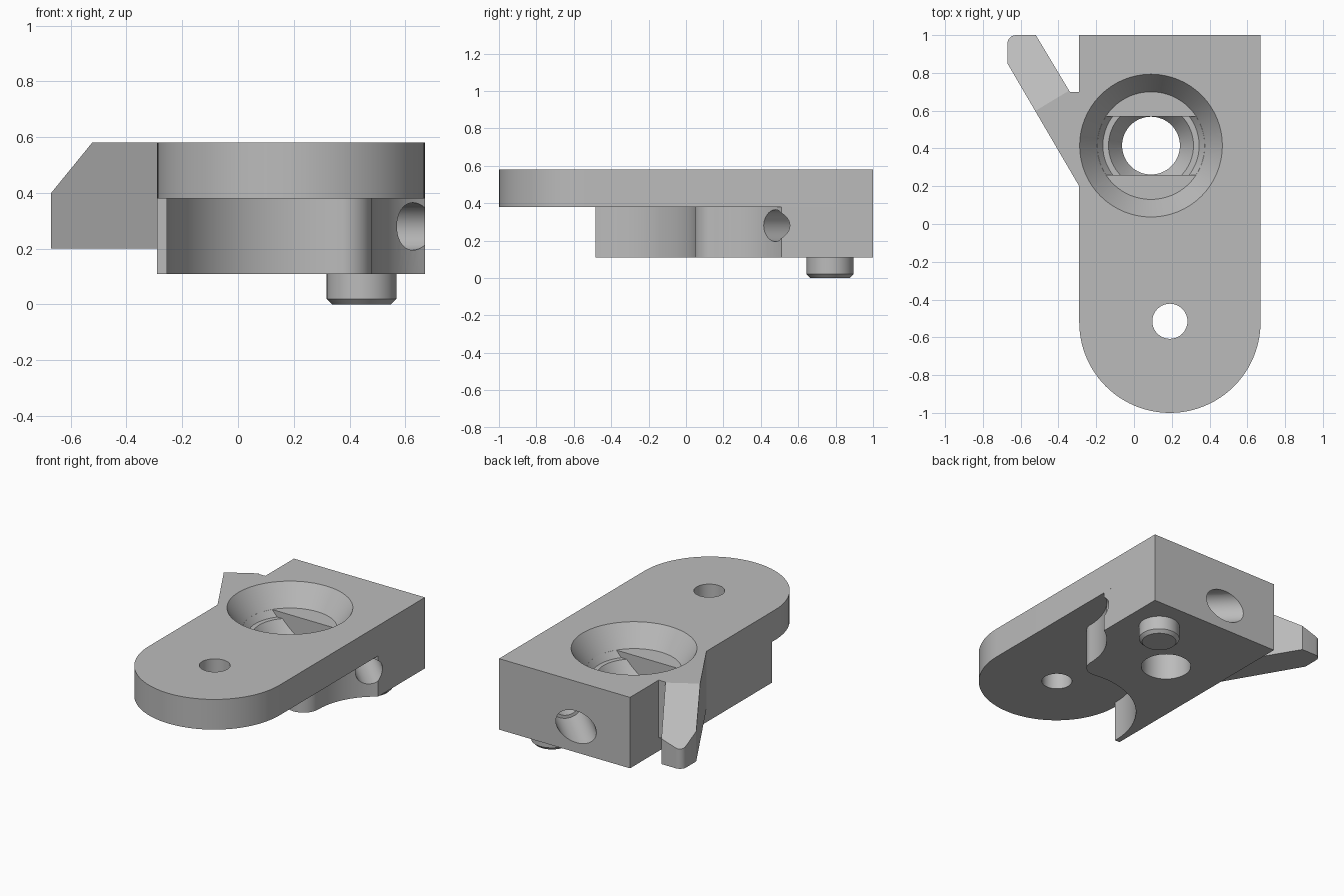
import bpy, bmesh
from math import cos, sin, radians, pi
from mathutils import Vector, Matrix

cube = bpy.data.objects.get("Cube")
if cube:
    bpy.data.objects.remove(cube)

grey = bpy.data.materials.new("plain grey")
grey.use_nodes = True
grey.diffuse_color = (0.5, 0.5, 0.5, 1)
grey.node_tree.nodes["Principled BSDF"].inputs["Base Color"].default_value = (0.5, 0.5, 0.5, 1)


def finish(name, bm):
    bmesh.ops.recalc_face_normals(bm, faces=bm.faces)
    mesh = bpy.data.meshes.new(name)
    bm.to_mesh(mesh)
    bm.free()
    mesh.materials.append(grey)
    obj = bpy.data.objects.new(name, mesh)
    bpy.context.collection.objects.link(obj)
    return obj


def arc(cx, cy, r, a0, a1, n):
    angles = [radians(a0 + (a1 - a0) * i / n) for i in range(n + 1)]
    return [(cx + r * cos(a), cy + r * sin(a)) for a in angles]


def prism(outline, z0, z1):
    bm = bmesh.new()
    face = bm.faces.new([bm.verts.new((x, y, z0)) for x, y in outline])
    new = bmesh.ops.extrude_face_region(bm, geom=[face])["geom"]
    verts = [v for v in new if isinstance(v, bmesh.types.BMVert)]
    bmesh.ops.translate(bm, verts=verts, vec=(0, 0, z1 - z0))
    return bm


def lathe(profile, place, n=64):
    """Closed turned solid from (radius, height) pairs."""
    bm = bmesh.new()
    rings = [[bm.verts.new((r * cos(2 * pi * i / n), r * sin(2 * pi * i / n), z))
              for i in range(n)] for r, z in profile]
    for low, high in zip(rings, rings[1:]):
        for i in range(n):
            j = (i + 1) % n
            bm.faces.new((low[i], low[j], high[j], high[i]))
    bm.faces.new(rings[0])
    bm.faces.new(rings[-1])
    bmesh.ops.transform(bm, matrix=place, verts=bm.verts)
    return bm


def combine(target, tool, operation):
    mod = target.modifiers.new("combine", 'BOOLEAN')
    mod.solver = 'EXACT'
    mod.operation = operation
    mod.object = tool
    bpy.context.view_layer.update()
    graph = bpy.context.evaluated_depsgraph_get()
    mesh = bpy.data.meshes.new_from_object(target.evaluated_get(graph))
    target.modifiers.clear()
    target.data = mesh
    bpy.data.objects.remove(tool)


LEFT, RIGHT, TOP, BOTTOM = -0.29, 0.67, 0.58, 0.11

# Mounting plate with rounded front
body = finish("bracket_body", prism(
    [(RIGHT, 1), (LEFT, 1)] + arc(0.19, -0.52, 0.48, 180, 360, 48), 0.38, TOP))

# Thick rear block with scooped front and side
block = finish("lower_block", prism(
    [(RIGHT, 1), (LEFT, 1), (LEFT, -0.485), (-0.255, -0.485)]
    + arc(0.28, -0.48, 0.535, 179, 80, 24)
    + arc(0.373, 0.154, 0.107, -80, 0, 10)
    + arc(0.908, 0.154, 0.428, 179, 123.8, 14), BOTTOM, 0.45))
combine(body, block, 'UNION')

# Slanted arm with ramped top
bm = prism([(-0.2, 0.2), (LEFT, 0.2), (-0.67, 0.85)]
           + arc(-0.625, 0.955, 0.045, 180, 90, 6)
           + [(-0.52, 1), (-0.34, 0.7), (-0.2, 0.7)], 0.2, TOP)
bmesh.ops.bisect_plane(bm, geom=bm.verts[:] + bm.edges[:] + bm.faces[:],
                       plane_co=(-0.52, 0.6, TOP), plane_no=(-0.32, 0.53, 1),
                       clear_outer=True)
bmesh.ops.holes_fill(bm, edges=[e for e in bm.edges if e.is_boundary])
combine(body, finish("side_arm", bm), 'UNION')

# Conical recess
recess = Matrix.Translation((0.09, 0.415, 0))
combine(body, finish("recess_cutter", lathe(
    [(0.285, 0.445), (0.378, TOP), (0.392, 0.6)], recess)), 'DIFFERENCE')

# Stepped slot and through hole, kept between two straight walls
slot = finish("slot_cutter", lathe(
    [(0.153, 0), (0.153, 0.3), (0.225, 0.405), (0.255, 0.405),
     (0.285, 0.446), (0.285, 0.5)], recess))
slab = finish("slot_slab", prism(
    [(-0.4, 0.26), (0.6, 0.26), (0.6, 0.57), (-0.4, 0.57)], -0.1, 0.7))
combine(slot, slab, 'INTERSECT')
combine(body, slot, 'DIFFERENCE')

# Front pivot hole
combine(body, finish("pivot_cutter", lathe(
    [(0.093, 0.2), (0.093, 0.7)], Matrix.Translation((0.19, -0.515, 0)), 40)), 'DIFFERENCE')

# Diagonal bore from the back face to the scooped side
slant = Vector((1, -1, 0)).to_track_quat('Z', 'Y').to_matrix().to_4x4()
bore = Matrix.Translation((0.105, 1, 0.28)) @ slant
combine(body, finish("bore_cutter", lathe(
    [(0.105, -0.3), (0.105, 0.35), (0.085, 0.35), (0.085, 1.0)], bore, 40)), 'DIFFERENCE')

# Locating pin underneath
pin = finish("locating_pin", lathe(
    [(0.105, 0), (0.125, 0.02), (0.125, BOTTOM + 0.01)],
    Matrix.Translation((0.443, 0.77, 0)), 48))

for obj in (body, pin):
    bpy.ops.object.select_all(action='DESELECT')
    obj.select_set(True)
    bpy.context.view_layer.objects.active = obj
    bpy.ops.object.shade_smooth_by_angle(angle=radians(25))
